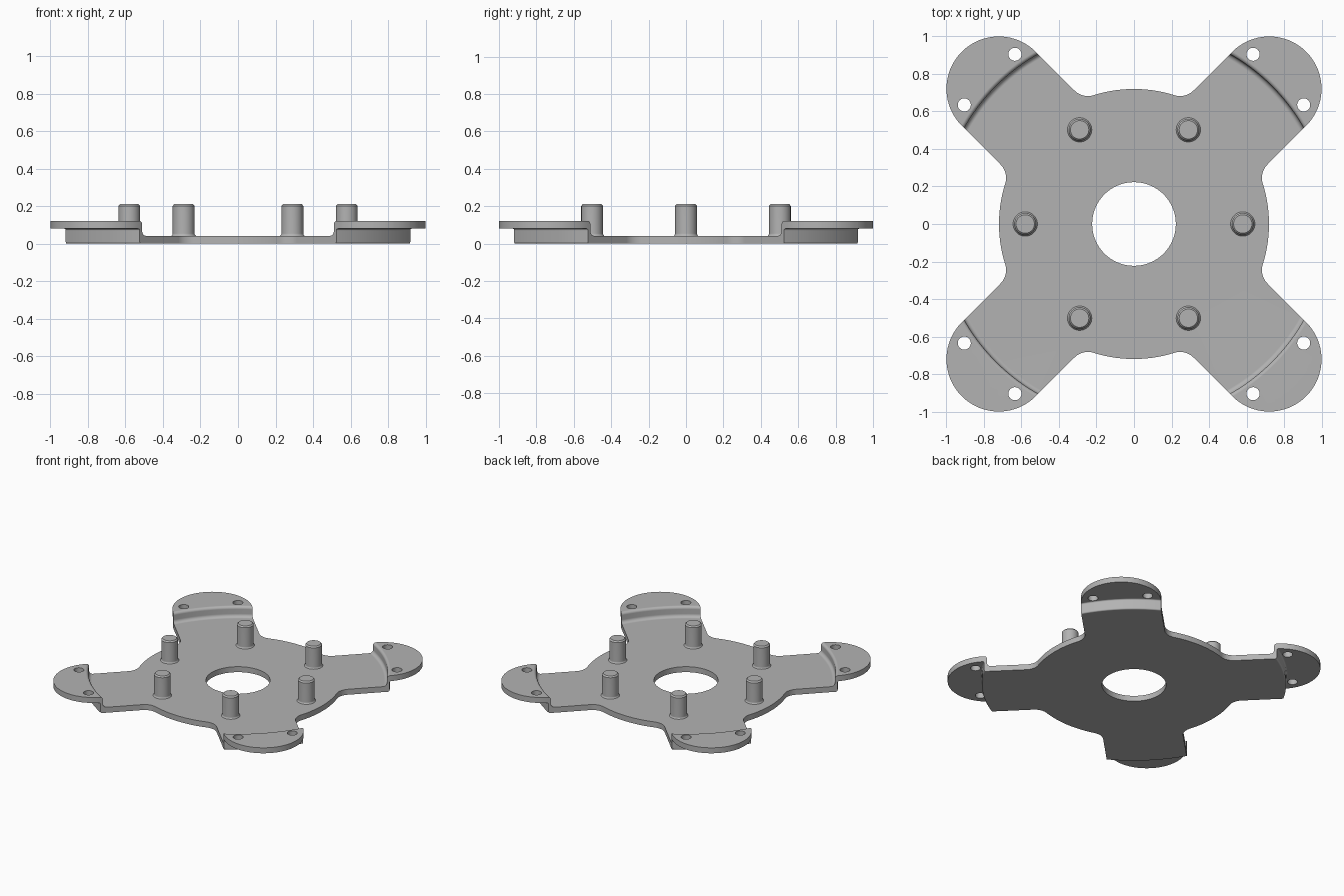
import bpy, bmesh
from math import sin, cos, pi, sqrt, atan2, radians
from mathutils import Matrix, Vector

if "Cube" in bpy.data.objects:
    bpy.data.objects.remove(bpy.data.objects["Cube"], do_unlink=True)

GREY = (0.45, 0.45, 0.45, 1)
mat = bpy.data.materials.new("matte_grey")
mat.use_nodes = True
mat.diffuse_color = GREY
mat.node_tree.nodes["Principled BSDF"].inputs["Base Color"].default_value = GREY

PLATE, FLANGE_LOW, FLANGE_TOP, PEG_TOP = 0.042, 0.08, 0.122, 0.212
DISC, HOLE, HALF, TIP = 0.72, 0.223, 0.279, 1.02
FILLET = 0.1


def arc(cx, cy, r, start, end, steps):
    """Points of an arc, both ends included; angles in radians."""
    angles = [start + (end - start) * i / steps for i in range(steps + 1)]
    return [(cx + r * cos(a), cy + r * sin(a)) for a in angles]


def new_object(name, bm):
    bmesh.ops.recalc_face_normals(bm, faces=bm.faces)
    mesh = bpy.data.meshes.new(name)
    bm.to_mesh(mesh)
    bm.free()
    mesh.materials.append(mat)
    obj = bpy.data.objects.new(name, mesh)
    bpy.context.collection.objects.link(obj)
    return obj


def lathe(name, profile, segments, ring=False):
    """Revolve an (r, z) profile; a ring closes on itself, otherwise the ends are capped."""
    bm = bmesh.new()
    loops = [[bm.verts.new((r * cos(2 * pi * s / segments), r * sin(2 * pi * s / segments), z))
              for s in range(segments)] for r, z in profile]
    pairs = list(zip(loops, loops[1:]))
    if ring:
        pairs.append((loops[-1], loops[0]))
    else:
        bm.faces.new(loops[0])
        bm.faces.new(loops[-1])
    for a, b in pairs:
        for s in range(segments):
            t = (s + 1) % segments
            bm.faces.new((a[s], a[t], b[t], b[s]))
    return new_object(name, bm)


def prism(name, outline, low, high):
    bm = bmesh.new()
    face = bm.faces.new([bm.verts.new((x, y, low)) for x, y in outline])
    top = bmesh.ops.extrude_face_region(bm, geom=[face])["geom"]
    verts = [v for v in top if isinstance(v, bmesh.types.BMVert)]
    bmesh.ops.translate(bm, verts=verts, vec=(0, 0, high - low))
    return new_object(name, bm)


def select_only(obj):
    bpy.ops.object.select_all(action='DESELECT')
    obj.select_set(True)
    bpy.context.view_layer.objects.active = obj


def boolean(obj, cutter, operation):
    cutter.hide_render = True
    mod = obj.modifiers.new("cut", 'BOOLEAN')
    mod.operation, mod.solver, mod.object = operation, 'EXACT', cutter
    select_only(obj)
    bpy.ops.object.modifier_apply(modifier=mod.name)
    bpy.data.objects.remove(cutter, do_unlink=True)


def smooth(obj):
    select_only(obj)
    bpy.ops.object.shade_smooth_by_angle(angle=radians(35))
    mod = obj.modifiers.new("even_shading", 'WEIGHTED_NORMAL')
    mod.keep_sharp = True


# Stepped plate section: flat centre, thin rounded wall, raised outer flange
section = [(HOLE, 0)]
section += arc(1.048, 0.01, 0.01, -pi / 2, 0, 4)
section += arc(1.068, FLANGE_LOW - 0.01, 0.01, pi, pi / 2, 4)
section += [(1.4, FLANGE_LOW), (1.4, FLANGE_TOP)]
section += arc(1.06, FLANGE_TOP - 0.02, 0.02, pi / 2, pi, 5)
section += arc(1.015, PLATE + 0.025, 0.025, 0, -pi / 2, 5)
section += [(HOLE, PLATE)]
bracket = lathe("mounting_plate", section, 160, ring=True)

# Four-armed outline: disc, filleted arm roots and rounded tips
vc = HALF + FILLET
uc = sqrt((DISC + FILLET) ** 2 - vc ** 2)
root = atan2(vc, uc)
out_fillet = arc(uc, vc, FILLET, -pi / 2, root - pi, 10)
arm = [(u, -v) for u, v in reversed(out_fillet)]
arm += arc(TIP, 0, HALF, -pi / 2, pi / 2, 40)
arm += out_fillet
arm += arc(0, 0, DISC, root, pi / 2 - root, 18)[1:-1]
outline = []
for k in range(4):
    turn = Matrix.Rotation(pi / 4 + k * pi / 2, 2)
    outline += [tuple(turn @ Vector(p)) for p in arm]
boolean(bracket, prism("outline_cutter", outline, -0.1, 0.3), 'INTERSECT')

# Two screw holes through each flange
for k in range(4):
    turn = Matrix.Rotation(pi / 4 + k * pi / 2, 2)
    for side in (-1, 1):
        x, y = turn @ Vector((1.089, side * 0.191))
        boolean(bracket, prism("hole_cutter", arc(x, y, 0.035, 0, 2 * pi, 24)[:-1], -0.1, 0.3),
                'DIFFERENCE')
smooth(bracket)

# Six pegs with a flared foot and a chamfered top
peg_profile = [(0.065, PLATE - 0.01), (0.065, PLATE), (0.06, PLATE + 0.006),
               (0.058, PLATE + 0.012), (0.058, PEG_TOP - 0.01), (0.049, PEG_TOP)]
for i in range(6):
    peg = lathe(f"peg_{i + 1}", peg_profile, 40)
    peg.location = (0.58 * cos(i * pi / 3), 0.58 * sin(i * pi / 3), 0)
    smooth(peg)
